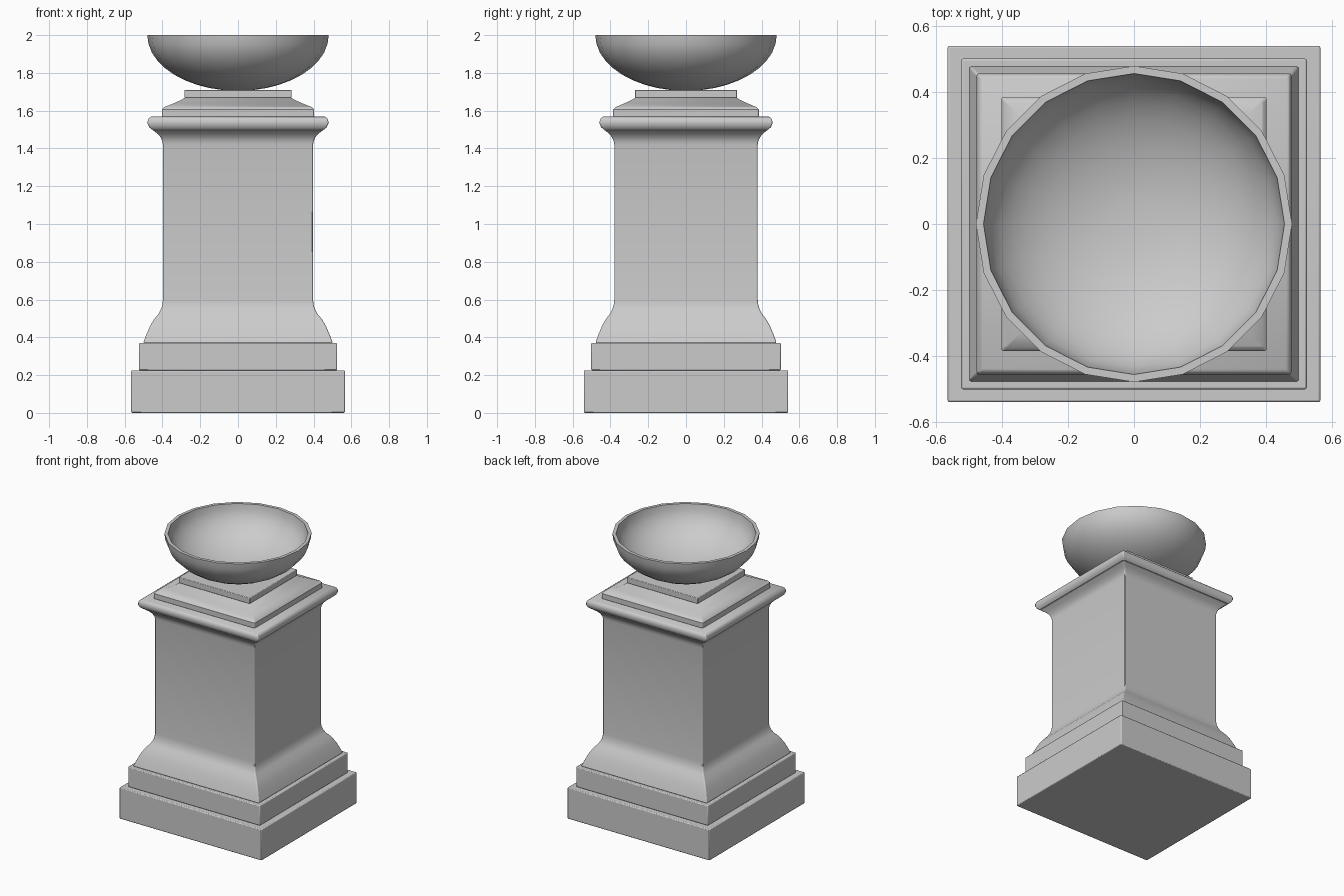
import bpy, bmesh, math

if "Cube" in bpy.data.objects:
    bpy.data.objects.remove(bpy.data.objects["Cube"])

DEPTH_RATIO = 0.956   # pedestal is slightly shallower than wide


def finish(name, bm, angle):
    bmesh.ops.recalc_face_normals(bm, faces=bm.faces)
    mesh = bpy.data.meshes.new(name)
    bm.to_mesh(mesh)
    bm.free()
    ob = bpy.data.objects.new(name, mesh)
    bpy.context.collection.objects.link(ob)
    bpy.ops.object.select_all(action='DESELECT')
    ob.select_set(True)
    bpy.context.view_layer.objects.active = ob
    bpy.ops.object.shade_smooth_by_angle(angle=math.radians(angle))
    return ob


def loft(name, profile, sides, depth=1.0, phase=0.0, scale=1.0, angle=35):
    """Stack regular rings given as (half width, height), capped at both ends."""
    bm = bmesh.new()
    rings = []
    for r, z in profile:
        rings.append([bm.verts.new((scale * r * math.cos(phase + math.tau * i / sides),
                                    scale * r * math.sin(phase + math.tau * i / sides) * depth, z))
                      for i in range(sides)])
    for a, b in zip(rings, rings[1:]):
        for i in range(sides):
            j = (i + 1) % sides
            bm.faces.new((a[i], a[j], b[j], b[i]))
    bm.faces.new(rings[0])
    bm.faces.new(rings[-1])
    return finish(name, bm, angle)


def block(name, profile, bevel=0.006):
    ob = loft(name, profile, 4, DEPTH_RATIO, math.pi / 4, math.sqrt(2))
    mod = ob.modifiers.new("soft_edges", 'BEVEL')
    mod.width = bevel
    mod.segments = 2
    mod.limit_method = 'ANGLE'
    mod.angle_limit = math.radians(50)
    return ob


# Stepped base
block("lower_plinth", [(0.566, 0), (0.566, 0.225)])
block("upper_plinth", [(0.525, 0.225), (0.525, 0.37)])

# Shaft with flared foot and flared neck
block("shaft", [(0.502, 0.37), (0.487, 0.41), (0.467, 0.457), (0.445, 0.495),
                (0.420, 0.525), (0.407, 0.55), (0.400, 0.575), (0.397, 0.60),
                (0.397, 1.42), (0.401, 1.44), (0.410, 1.46), (0.428, 1.48),
                (0.455, 1.50)])

# Rounded cornice moulding
block("cornice", [(0.455, 1.50), (0.470, 1.512), (0.478, 1.53), (0.478, 1.545),
                  (0.472, 1.56), (0.460, 1.568)])

# Sloped cap and bowl seat
block("cap", [(0.403, 1.565), (0.403, 1.605), (0.392, 1.618), (0.345, 1.637),
              (0.300, 1.657), (0.279, 1.670)])
block("bowl_seat", [(0.283, 1.668), (0.283, 1.71)], 0.004)

# Shallow 20-sided bowl: outer shell up, rim, inner shell down
R, H, T, STEPS = 0.48, 0.295, 0.023, 10
angles = [math.radians(90) * k / STEPS for k in range(STEPS)]
outer = [(R * math.cos(a), 2 - H * math.sin(a)) for a in angles]
inner = [((R - T) * math.cos(a), 2 - (H - T) * math.sin(a)) for a in angles]
loft("bowl", outer[::-1] + inner, 20)
